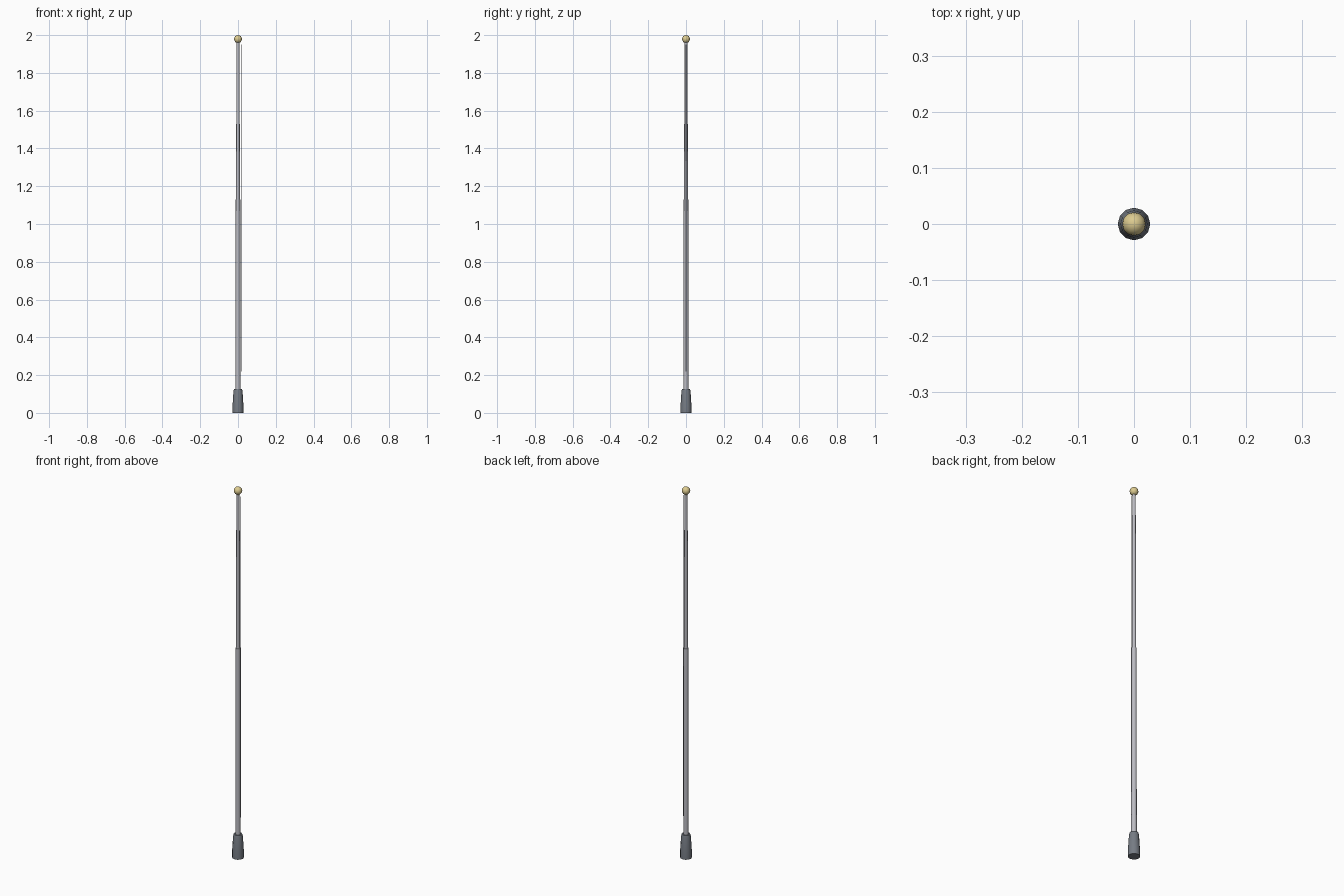
import bpy, math

if "Cube" in bpy.data.objects:
    bpy.data.objects.remove(bpy.data.objects["Cube"])


def lathe(name, profile, sides, color=None, x=0.0):
    """Revolve (radius, z) points about z and cap both ends."""
    verts, faces = [], []
    for r, z in profile:
        for i in range(sides):
            a = 2 * math.pi * i / sides
            verts.append((x + r * math.cos(a), r * math.sin(a), z))
    for k in range(len(profile) - 1):
        for i in range(sides):
            j = (i + 1) % sides
            faces.append((k * sides + i, k * sides + j,
                          (k + 1) * sides + j, (k + 1) * sides + i))
    faces.append(tuple(reversed(range(sides))))
    faces.append(tuple(range(len(verts) - sides, len(verts))))
    mesh = bpy.data.meshes.new(name)
    mesh.from_pydata(verts, [], faces)
    obj = bpy.data.objects.new(name, mesh)
    bpy.context.collection.objects.link(obj)
    if color:
        paint(obj, color)
    return obj


def paint(obj, color):
    mat = bpy.data.materials.new(obj.name + "_colour")
    mat.diffuse_color = color
    mat.use_nodes = True
    mat.node_tree.nodes["Principled BSDF"].inputs["Base Color"].default_value = mat.diffuse_color
    obj.data.materials.append(mat)


# Ground socket, flared toward the foot
lathe("base_socket", [(0.029, 0), (0.029, 0.035), (0.024, 0.115), (0.021, 0.127)],
      12, (0.18, 0.2, 0.23, 1))

# Two-stage pole
lathe("lower_pole", [(0.0135, 0.1), (0.012, 1.13)], 12, (0.5, 0.5, 0.54, 1))
lathe("upper_pole", [(0.0105, 1.1), (0.008, 1.97)], 12, (0.5, 0.5, 0.54, 1))

# Halyard rope along the right side
lathe("halyard", [(0.002, 0.22), (0.002, 1.95)], 6, (0.3, 0.3, 0.32, 1), x=0.017)

# Ball finial
bpy.ops.mesh.primitive_uv_sphere_add(segments=12, ring_count=8, radius=0.021,
                                     location=(0, 0, 1.979))
ball = bpy.context.object
ball.name = "ball_finial"
paint(ball, (0.72, 0.6, 0.28, 1))

# Soft shading with crisp rims
for obj in bpy.context.collection.objects:
    bpy.ops.object.select_all(action='DESELECT')
    obj.select_set(True)
    bpy.context.view_layer.objects.active = obj
    bpy.ops.object.shade_smooth_by_angle(angle=math.radians(40))
